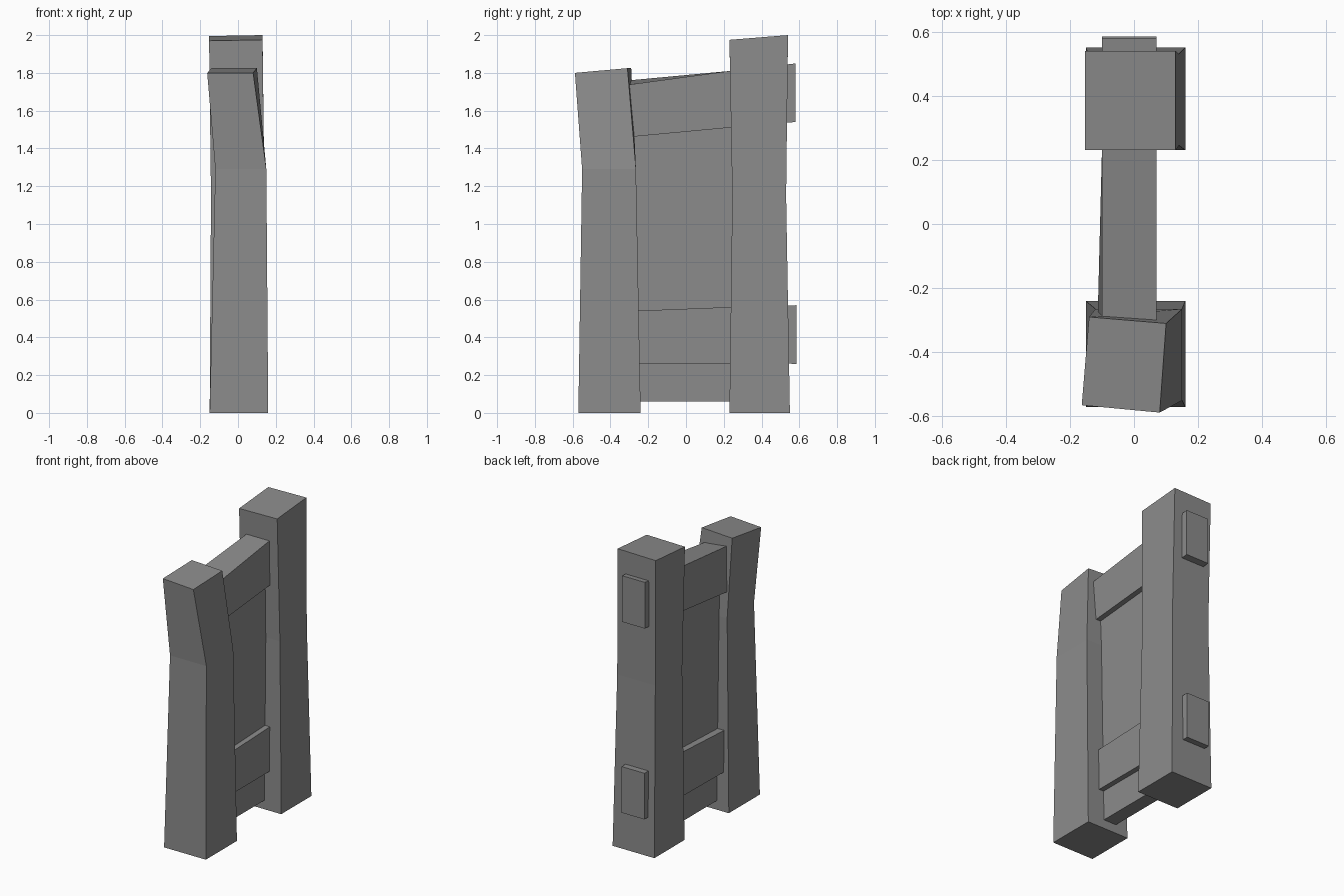
import bpy
import bmesh

cube = bpy.data.objects.get("Cube")
if cube:
    bpy.data.objects.remove(cube, do_unlink=True)

GREY = (0.26, 0.26, 0.26, 1.0)
mat = bpy.data.materials.new("weathered grey")
mat.use_nodes = True
mat.diffuse_color = GREY
mat.node_tree.nodes["Principled BSDF"].inputs["Base Color"].default_value = GREY


def rect(x0, x1, y0, y1, z):
    """Horizontal four-corner ring."""
    return [(x0, y0, z), (x1, y0, z), (x1, y1, z), (x0, y1, z)]


def section(y, x0, x1, z0, z1, skew=0.0, lift=0.0):
    """Upright four-corner ring across a rail; skew and lift warp the -x edge."""
    return [(x0 + skew, y, z0), (x1, y, z0), (x1, y, z1), (x0, y, z1 + lift)]


def loft(name, rings):
    """Join rings of four corners into a closed beam."""
    bm = bmesh.new()
    loops = [[bm.verts.new(p) for p in ring] for ring in rings]
    for a, b in zip(loops, loops[1:]):
        for i in range(4):
            j = (i + 1) % 4
            bm.faces.new((a[i], a[j], b[j], b[i]))
    bm.faces.new(loops[0])
    bm.faces.new(loops[-1])
    bmesh.ops.recalc_face_normals(bm, faces=bm.faces)
    mesh = bpy.data.meshes.new(name)
    bm.to_mesh(mesh)
    bm.free()
    mesh.materials.append(mat)
    obj = bpy.data.objects.new(name, mesh)
    bpy.context.collection.objects.link(obj)
    return obj


# Posts: pinched in the middle, the front one leaning and twisted at the top
loft("front_post", [
    rect(-0.15, 0.16, -0.57, -0.24, 0),
    rect(-0.12, 0.15, -0.55, -0.265, 1.29),
    [(-0.163, -0.565, 1.80), (0.08, -0.588, 1.80),
     (0.10, -0.31, 1.825), (-0.14, -0.29, 1.825)],
])
loft("back_post", [
    rect(-0.15, 0.16, 0.23, 0.55, 0),
    rect(-0.143, 0.14, 0.245, 0.53, 1.15),
    [(-0.153, 0.23, 1.97), (0.13, 0.23, 1.975),
     (0.13, 0.54, 2.0), (-0.153, 0.54, 1.995)],
])

# Rails: run through the back post and end as tenons behind it
loft("upper_rail", [
    section(-0.36, -0.10, 0.07, 1.455, 1.73, -0.015, 0.025),
    section(0.23, -0.10, 0.07, 1.51, 1.81),
    section(0.58, -0.10, 0.07, 1.54, 1.85),
])
loft("lower_rail", [
    section(-0.36, -0.11, 0.07, 0.262, 0.537),
    section(0.23, -0.10, 0.07, 0.262, 0.56),
    section(0.585, -0.10, 0.07, 0.26, 0.57),
])

# Thin board between the posts, set back from the rail faces
loft("panel", [
    section(-0.38, -0.06, 0.035, 0.06, 1.60),
    section(0.38, -0.06, 0.035, 0.06, 1.65),
])
